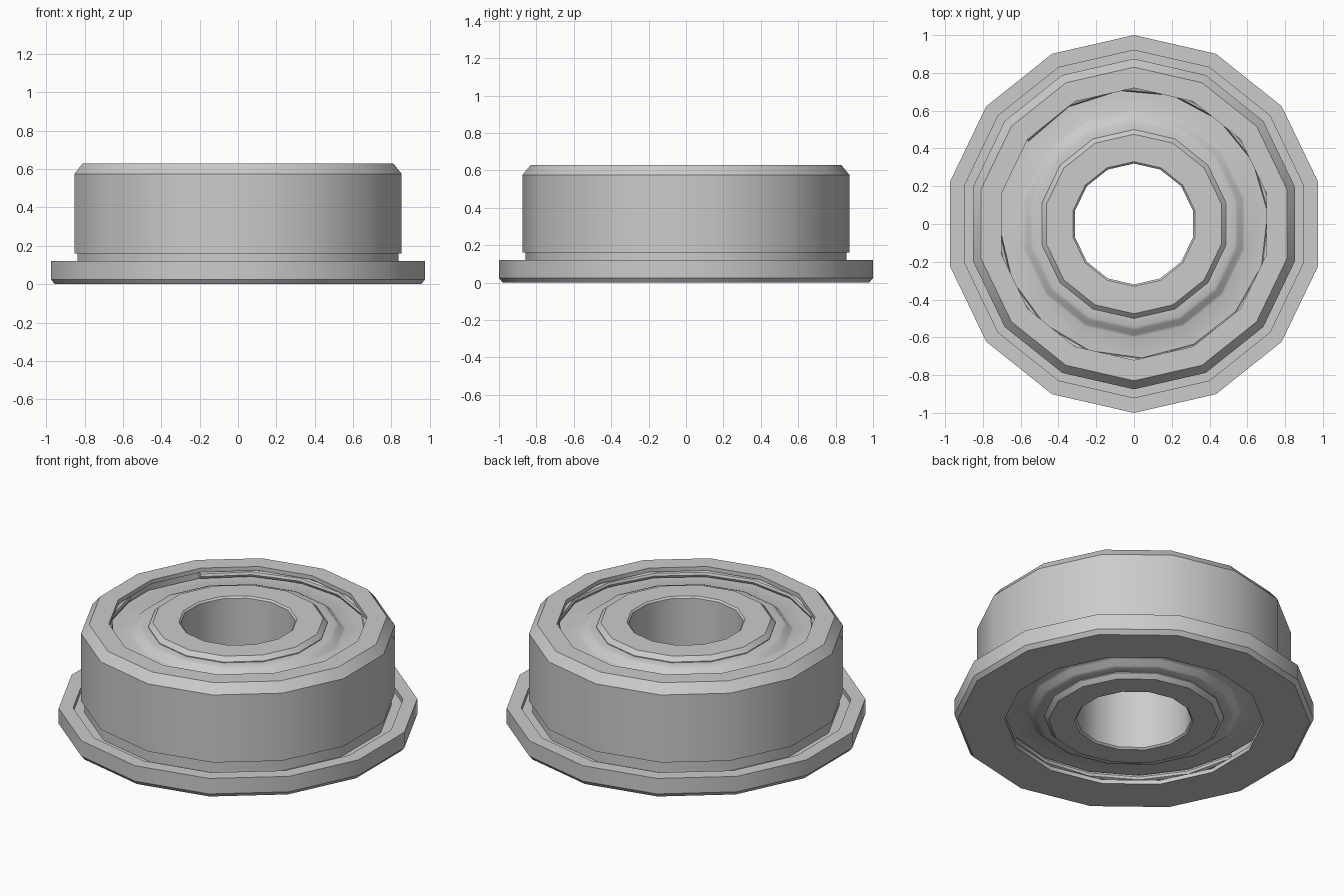
import bpy, bmesh, math

cube = bpy.data.objects.get("Cube")
if cube:
    bpy.data.objects.remove(cube, do_unlink=True)

HEIGHT = 0.63
SIDES = 14

steel = bpy.data.materials.new("brushed steel grey")
steel.use_nodes = True
steel.diffuse_color = (0.6, 0.6, 0.6, 1)
steel.node_tree.nodes["Principled BSDF"].inputs["Base Color"].default_value = (0.6, 0.6, 0.6, 1)


def flip(profile):
    """Mirror a profile across the mid-height plane."""
    return [(r, HEIGHT - z) for r, z in reversed(profile)]


def lathe(name, profile, start=90, sweep=360):
    """Turn a closed (radius, z) profile about z; a partial sweep gets end caps."""
    bm = bmesh.new()
    full = sweep == 360
    loops = []
    for i in range(SIDES if full else SIDES + 1):
        a = math.radians(start + sweep * i / SIDES)
        loops.append([bm.verts.new((r * math.cos(a), r * math.sin(a), z)) for r, z in profile])
    n = len(profile)
    for i in range(SIDES):
        p, q = loops[i], loops[(i + 1) % len(loops)]
        for j in range(n):
            k = (j + 1) % n
            bm.faces.new((p[j], q[j], q[k], p[k]))
    if not full:
        bm.faces.new(loops[0])
        bm.faces.new(loops[-1])
    bmesh.ops.recalc_face_normals(bm, faces=bm.faces)
    mesh = bpy.data.meshes.new(name)
    bm.to_mesh(mesh)
    bm.free()
    mesh.materials.append(steel)
    obj = bpy.data.objects.new(name, mesh)
    bpy.context.collection.objects.link(obj)
    bpy.ops.object.select_all(action="DESELECT")
    obj.select_set(True)
    bpy.context.view_layer.objects.active = obj
    bpy.ops.object.shade_smooth_by_angle(angle=math.radians(30))


# Outer ring: flange, relief groove, chamfered body, and a clip groove at each end
bore_top = [(0.72, HEIGHT), (0.72, 0.605), (0.75, 0.605), (0.75, 0.53), (0.70, 0.53)]
outside = [(0.98, 0), (1.0, 0.025), (1.0, 0.12), (0.92, 0.12), (0.92, 0.09),
           (0.857, 0.09), (0.857, 0.16), (0.875, 0.16), (0.875, 0.575), (0.83, HEIGHT)]
lathe("outer_ring", outside + bore_top + flip(bore_top))

# Inner ring with chamfered edges
ring_top = [(0.50, 0.605), (0.475, HEIGHT), (0.33, HEIGHT), (0.32, 0.62)]
lathe("inner_ring", ring_top + flip(ring_top))

# Dished shield: raised near the inner ring, lower near the outer one
shield = [(0.49, 0.60), (0.545, 0.60), (0.563, 0.593), (0.587, 0.568), (0.602, 0.56),
          (0.74, 0.56), (0.74, 0.54), (0.49, 0.54)]

# Open retaining clip with a rounded section
clip = [(0.73 + 0.02 * math.cos(t * math.pi / 4), 0.582 + 0.02 * math.sin(t * math.pi / 4))
        for t in range(8)]

for end, place in (("top", list), ("bottom", flip)):
    lathe(end + "_shield", place(shield))
    lathe(end + "_retaining_clip", place(clip), start=182, sweep=320)
